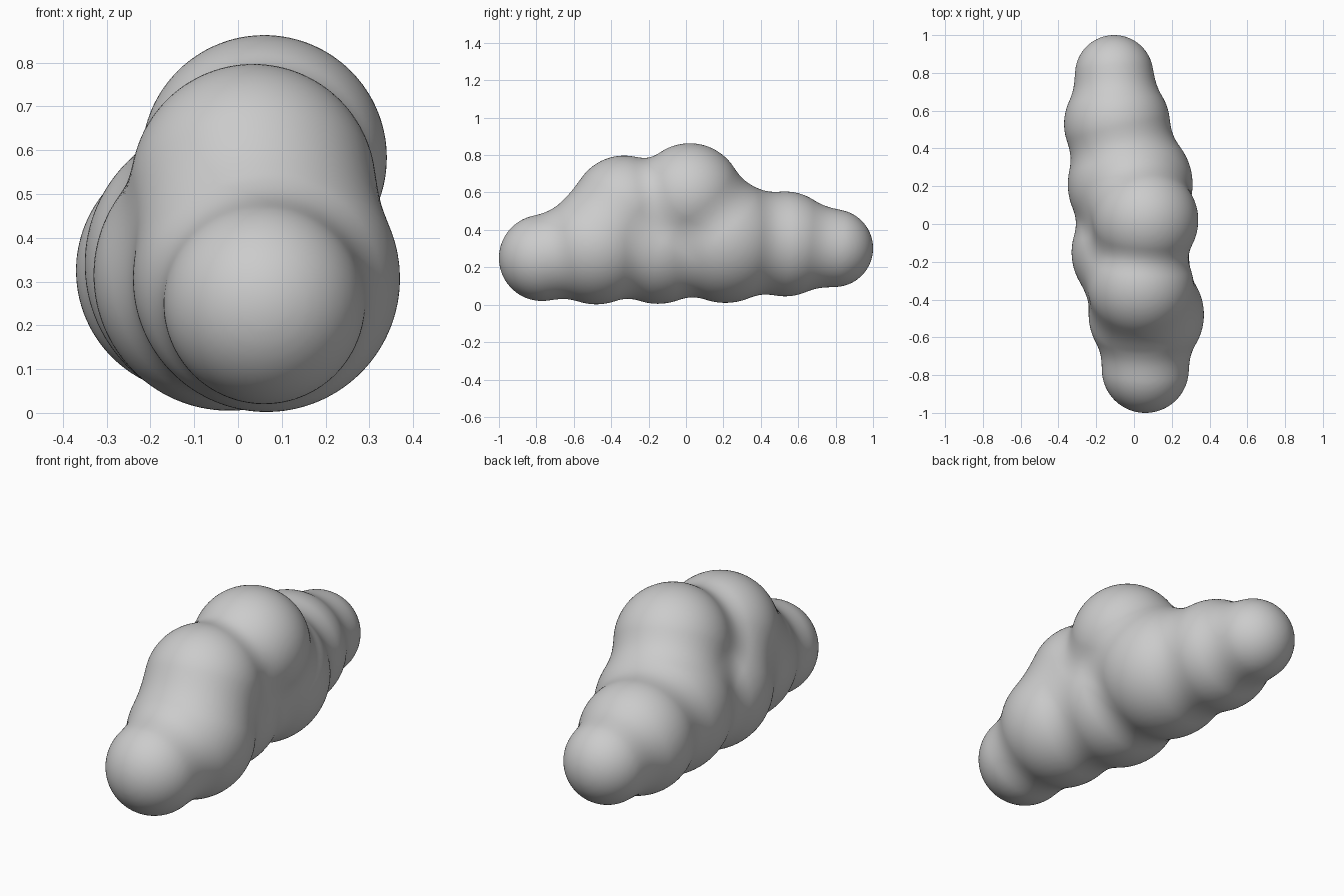
import bpy, bmesh
from mathutils import Vector, Matrix

if "Cube" in bpy.data.objects:
    bpy.data.objects.remove(bpy.data.objects["Cube"])

# Puffs of the cloud: x, y, z, radius
PUFFS = [
    (0.06, -0.77, 0.25, 0.23),
    (0.065, -0.48, 0.307, 0.305),
    (0.035, -0.33, 0.517, 0.28),
    (-0.02, -0.15, 0.315, 0.31),
    (0.06, 0.02, 0.583, 0.28),
    (-0.02, 0.21, 0.34, 0.33),
    (-0.09, 0.53, 0.325, 0.28),
    (-0.105, 0.793, 0.302, 0.207),
]
CENTRES = [(Vector(p[:3]), p[3]) for p in PUFFS]
BLEND = 0.08


def surface(p):
    """Distance and direction to the softly blended puffs."""
    d, g = None, None
    for c, r in CENTRES:
        v = p - c
        e = v.length
        n = v / max(e, 1e-6)
        e -= r
        if d is None:
            d, g = e, n
            continue
        h = min(max(0.5 + 0.5 * (d - e) / BLEND, 0.0), 1.0)
        d = d * (1 - h) + e * h - BLEND * h * (1 - h)
        g = g * (1 - h) + n * h
    return d, g


# Overlapping balls in one mesh
bm = bmesh.new()
for c, r in CENTRES:
    bmesh.ops.create_icosphere(bm, subdivisions=5, radius=r, matrix=Matrix.Translation(c))
mesh = bpy.data.meshes.new("cloud")
bm.to_mesh(mesh)
bm.free()
cloud = bpy.data.objects.new("cloud", mesh)
bpy.context.collection.objects.link(cloud)

# Fuse into a single skin
remesh = cloud.modifiers.new("fuse", 'REMESH')
remesh.mode = 'VOXEL'
remesh.voxel_size = 0.016
soft = cloud.modifiers.new("soften", 'SMOOTH')
soft.iterations = 6
deps = bpy.context.evaluated_depsgraph_get()
skin = bpy.data.meshes.new_from_object(cloud.evaluated_get(deps))
cloud.modifiers.clear()
cloud.data = skin
bpy.data.meshes.remove(mesh)
skin.name = "cloud"

# Settle the skin on the blended surface so the creases are rounded
for v in skin.vertices:
    p = v.co.copy()
    for _ in range(3):
        d, g = surface(p)
        p -= g * (d / max(g.length_squared, 0.3))
    v.co = p
for poly in skin.polygons:
    poly.use_smooth = True
skin.update()
